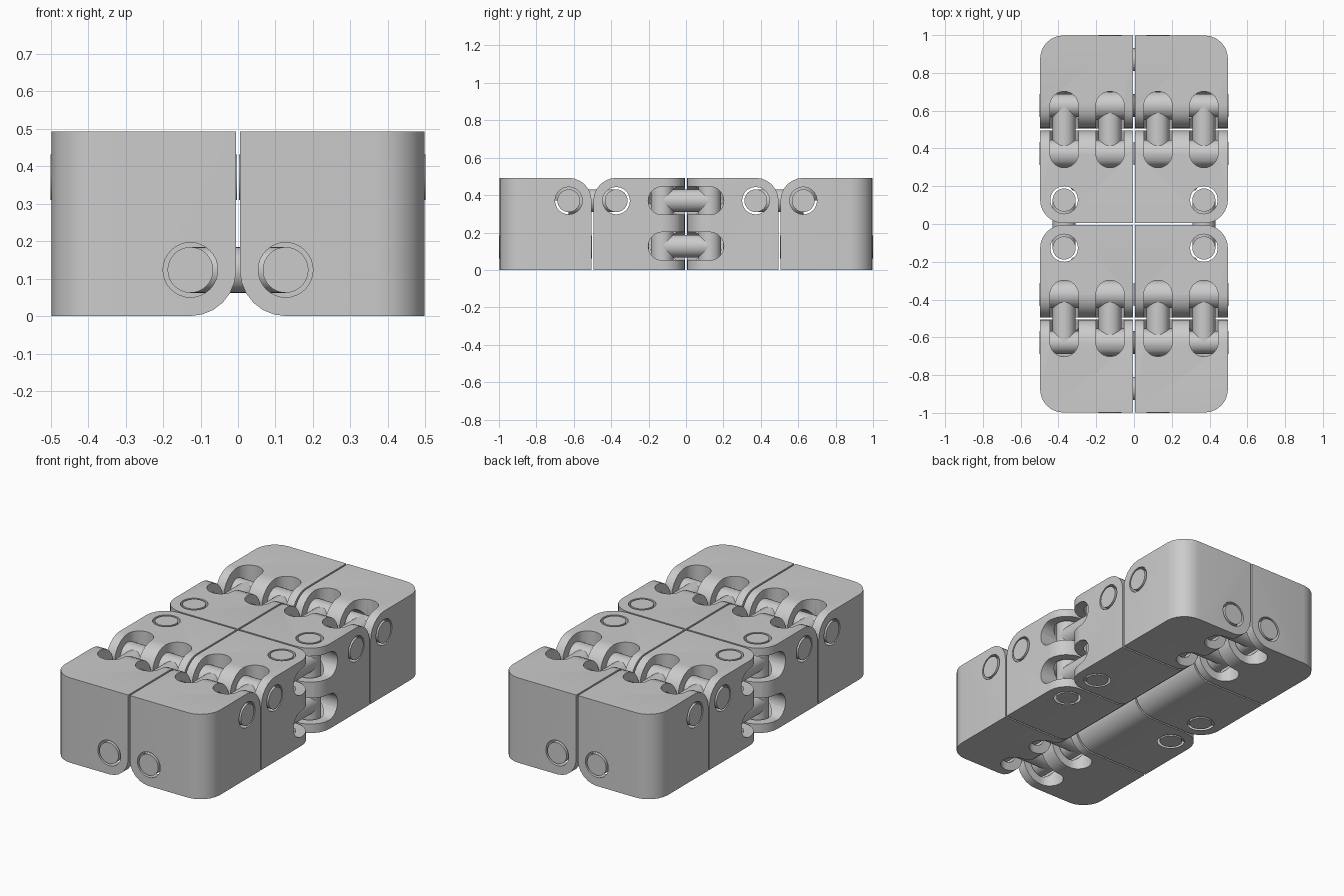
import bpy
import bmesh
from mathutils import Vector, Matrix

if "Cube" in bpy.data.objects:
    bpy.data.objects.remove(bpy.data.objects["Cube"], do_unlink=True)

GREY = bpy.data.materials.new("plain_grey")
GREY.use_nodes = True
GREY.diffuse_color = (0.6, 0.6, 0.6, 1)
GREY.node_tree.nodes["Principled BSDF"].inputs["Base Color"].default_value = (0.6, 0.6, 0.6, 1)

X, Y, Z = Vector((1, 0, 0)), Vector((0, 1, 0)), Vector((0, 0, 1))
GAP = 0.005            # half the seam between blocks
HALF, END = 0.497, 0.998
TOP = 0.492
ROUND = 0.122          # hinge edge radius, centred on the pin
PIN, HOLE, SLOT = 0.061, 0.073, 0.075
LOW, HIGH = 0.127, 0.37  # two link positions across a block


def make_object(name, bm):
    bmesh.ops.recalc_face_normals(bm, faces=bm.faces[:])
    mesh = bpy.data.meshes.new(name)
    bm.to_mesh(mesh)
    bm.free()
    mesh.materials.append(GREY)
    obj = bpy.data.objects.new(name, mesh)
    bpy.context.scene.collection.objects.link(obj)
    return obj


def finish(obj, axes):
    """Smooth the curved faces and mirror across the chosen axes."""
    bpy.ops.object.select_all(action='DESELECT')
    obj.select_set(True)
    bpy.context.view_layer.objects.active = obj
    bpy.ops.object.shade_smooth_by_angle(angle=0.6)
    if any(axes):
        mod = obj.modifiers.new("mirror", 'MIRROR')
        mod.use_axis = axes
        mod.use_mirror_merge = False


def rod(name, start, end, radius):
    start, end = Vector(start), Vector(end)
    axis = end - start
    turn = Z.rotation_difference(axis).to_matrix().to_4x4()
    bm = bmesh.new()
    bmesh.ops.create_cone(bm, cap_ends=True, segments=32, radius1=radius, radius2=radius,
                          depth=axis.length, matrix=Matrix.Translation((start + end) / 2) @ turn)
    return make_object(name, bm)


def slot_cutter(pin, out, away):
    """Rounded pocket that lets a link swing from one face to the next."""
    bm = bmesh.new()
    for shift in (Vector(), out, away, out + away):
        bmesh.ops.create_uvsphere(bm, u_segments=24, v_segments=16, radius=SLOT,
                                  matrix=Matrix.Translation(Vector(pin) + shift * 0.4))
    hull = bmesh.ops.convex_hull(bm, input=bm.verts[:])
    spare = {v for v in hull["geom_interior"] + hull["geom_unused"]
             if isinstance(v, bmesh.types.BMVert)}
    bmesh.ops.delete(bm, geom=list(spare), context='VERTS')
    return make_object("slot_cutter", bm)


def block(name, lo, hi, rounded, cutters):
    """Box with chosen edges rounded, then holes and pockets cut out."""
    lo, hi = Vector(lo), Vector(hi)
    bm = bmesh.new()
    bmesh.ops.create_cube(bm, size=1)
    for v in bm.verts:
        v.co = [lo[i] if v.co[i] < 0 else hi[i] for i in range(3)]
    edges = [e for e in bm.edges
             if any(all(abs(v.co[i] - p) < 0.001 and abs(v.co[j] - q) < 0.001 for v in e.verts)
                    for i, p, j, q in rounded)]
    bmesh.ops.bevel(bm, geom=edges, offset=ROUND, segments=6, profile=0.5, affect='EDGES')
    obj = make_object(name, bm)
    bpy.context.view_layer.objects.active = obj
    for cutter in cutters:
        cutter.hide_render = True
        mod = obj.modifiers.new("cut", 'BOOLEAN')
        mod.operation = 'DIFFERENCE'
        mod.solver = 'EXACT'
        mod.object = cutter
        bpy.ops.object.modifier_apply(modifier=mod.name)
        bpy.data.objects.remove(cutter, do_unlink=True)
    finish(obj, (True, True, False))


# Pin centres
INNER_Y, OUTER_Y = 0.373, 0.627     # top hinges
SIDE_X, SIDE_Y = 0.37, LOW          # side hinges
BOTTOM_X, BOTTOM_Z = LOW, 0.123     # bottom hinges
SEAM = 0.5
ACROSS = (LOW, HIGH)

# Middle blocks: top hinge towards the ends, side hinge towards the centre
cuts = [slot_cutter((x, INNER_Y, HIGH), Y, Z) for x in ACROSS]
cuts += [slot_cutter((SIDE_X, SIDE_Y, z), -Y, X) for z in ACROSS]
cuts += [rod("hole", (-0.1, INNER_Y, HIGH), (0.6, INNER_Y, HIGH), HOLE),
         rod("hole", (SIDE_X, SIDE_Y, -0.1), (SIDE_X, SIDE_Y, 0.6), HOLE)]
block("middle_block", (GAP, GAP, 0), (HALF, SEAM - GAP, TOP),
      [(1, SEAM - GAP, 2, TOP), (0, HALF, 1, GAP), (0, GAP, 2, 0)], cuts)

# End blocks: top hinge towards the middle, bottom hinge along the centre line
cuts = [slot_cutter((x, OUTER_Y, HIGH), -Y, Z) for x in ACROSS]
cuts += [slot_cutter((BOTTOM_X, SEAM + y, BOTTOM_Z), -X, -Z) for y in ACROSS]
cuts += [rod("hole", (-0.1, OUTER_Y, HIGH), (0.6, OUTER_Y, HIGH), HOLE),
         rod("hole", (BOTTOM_X, 0.4, BOTTOM_Z), (BOTTOM_X, 1.1, BOTTOM_Z), HOLE)]
block("end_block", (GAP, SEAM + GAP, 0), (HALF, END, TOP),
      [(1, SEAM + GAP, 2, TOP), (0, HALF, 1, END), (0, GAP, 2, 0)], cuts)

# Pins run the full width of each block and stand slightly proud
for name, a, b in (
        ("top_pin_inner", (0.003, INNER_Y, HIGH), (0.5, INNER_Y, HIGH)),
        ("top_pin_outer", (0.003, OUTER_Y, HIGH), (0.5, OUTER_Y, HIGH)),
        ("side_pin", (SIDE_X, SIDE_Y, 0), (SIDE_X, SIDE_Y, TOP)),
        ("bottom_pin", (BOTTOM_X, 0.503, BOTTOM_Z), (BOTTOM_X, 1, BOTTOM_Z))):
    finish(rod(name, a, b, PIN), (True, True, False))

# Links bridge the paired pins
for c in ACROSS:
    finish(rod("top_link", (c, INNER_Y, HIGH), (c, OUTER_Y, HIGH), PIN), (True, True, False))
    finish(rod("side_link", (SIDE_X, -SIDE_Y, c), (SIDE_X, SIDE_Y, c), PIN), (True, False, False))
    finish(rod("bottom_link", (-BOTTOM_X, SEAM + c, BOTTOM_Z), (BOTTOM_X, SEAM + c, BOTTOM_Z), PIN),
           (False, True, False))
